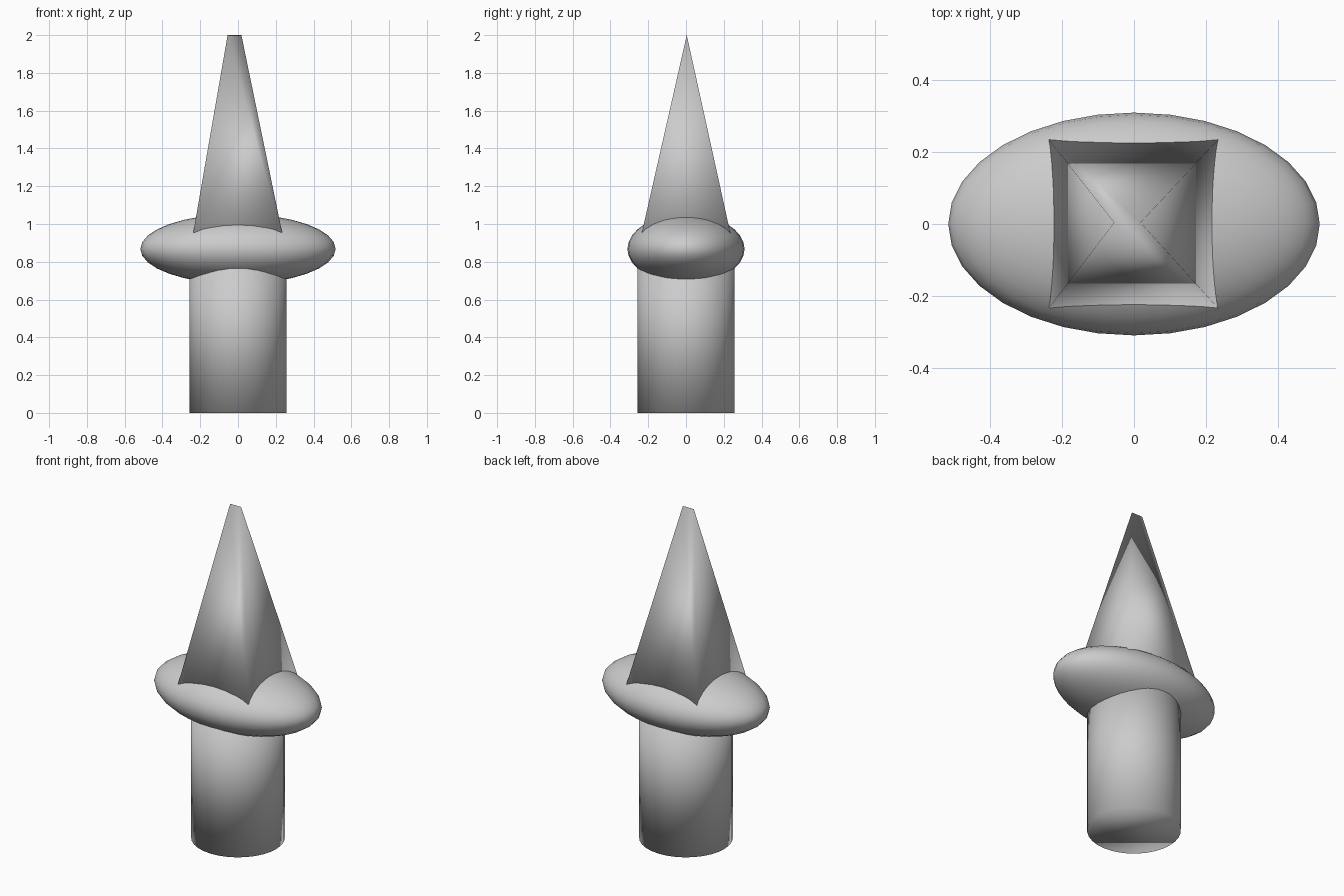
import bpy, bmesh

if "Cube" in bpy.data.objects:
    bpy.data.objects.remove(bpy.data.objects["Cube"])


def finish(obj, name):
    obj.name = name
    obj.data.name = name
    obj.data.shade_smooth()


# Handle: round grip standing on the ground
HANDLE_TOP = 0.86
bpy.ops.mesh.primitive_cylinder_add(vertices=32, radius=0.257, depth=HANDLE_TOP,
                                    location=(0, 0, HANDLE_TOP / 2))
finish(bpy.context.object, "handle")

# Guard: flattened ellipsoid, long in x
bpy.ops.mesh.primitive_uv_sphere_add(segments=32, ring_count=16, radius=1,
                                     location=(0, 0, 0.868))
guard = bpy.context.object
guard.scale = (0.517, 0.31, 0.185)
finish(guard, "guard")

# Blade: square base tapering to a short, slightly off-centre ridge
mesh = bpy.data.meshes.new("blade")
bm = bmesh.new()
bmesh.ops.create_cube(bm, size=2)
for v in bm.verts:
    x, y, z = v.co
    if z > 0:
        v.co = (-0.055 if x < 0 else 0.018, 0.004, 2.0)
    else:
        v.co = (x * 0.253, y * 0.255, 0.86)
bmesh.ops.remove_doubles(bm, verts=bm.verts[:], dist=0.001)
bm.to_mesh(mesh)
bm.free()
blade = bpy.data.objects.new("blade", mesh)
bpy.context.collection.objects.link(blade)
finish(blade, "blade")
